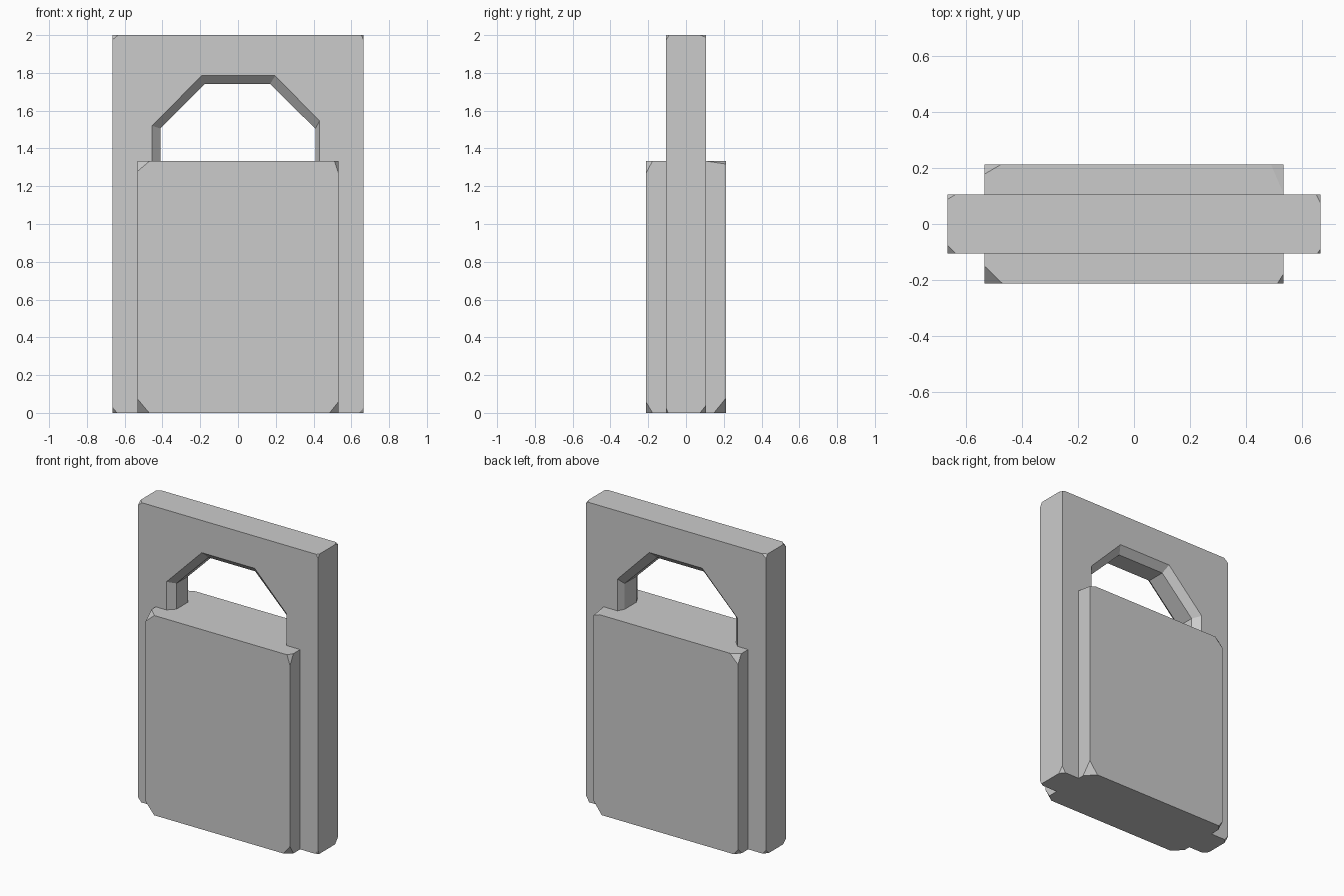
import bpy, bmesh
from math import radians

if "Cube" in bpy.data.objects:
    bpy.data.objects.remove(bpy.data.objects["Cube"])


def add_object(name, bm):
    bmesh.ops.recalc_face_normals(bm, faces=bm.faces)
    mesh = bpy.data.meshes.new(name)
    bm.to_mesh(mesh)
    bm.free()
    obj = bpy.data.objects.new(name, mesh)
    bpy.context.collection.objects.link(obj)
    return obj


def chipped_block(name, hx, hy, height, chips):
    """Box with each corner chipped off; chips maps corner signs to x, y, z cuts."""
    bm = bmesh.new()
    for (sx, sy, sz), (cx, cy, cz) in chips.items():
        x, y, z = sx * hx, sy * hy, height if sz > 0 else 0
        bm.verts.new((x - sx * cx, y, z))
        bm.verts.new((x, y - sy * cy, z))
        bm.verts.new((x, y, z - sz * cz))
    bmesh.ops.convex_hull(bm, input=bm.verts)
    bmesh.ops.dissolve_limit(bm, angle_limit=radians(0.5),
                             verts=bm.verts, edges=bm.edges)
    return add_object(name, bm)


def loft(name, sections):
    """Closed solid through (y, [(x, z), ...]) sections."""
    bm = bmesh.new()
    rings = [[bm.verts.new((x, y, z)) for x, z in pts] for y, pts in sections]
    for a, b in zip(rings, rings[1:]):
        for i in range(len(a)):
            j = (i + 1) % len(a)
            bm.faces.new((a[i], a[j], b[j], b[i]))
    bm.faces.new(rings[0])
    bm.faces.new(rings[-1])
    return add_object(name, bm)


# Lower block
chipped_block("lock_body", 0.533, 0.213, 1.333, {
    (-1, -1, 1): (0.065, 0.063, 0.055), (1, -1, 1): (0.022, 0.035, 0.068),
    (-1, 1, 1): (0.06, 0.035, 0.06), (1, 1, 1): (0.045, 0.105, 0.016),
    (-1, -1, -1): (0.063, 0.06, 0.075), (1, -1, -1): (0.048, 0.036, 0.06),
    (-1, 1, -1): (0.03, 0.04, 0.04), (1, 1, -1): (0.06, 0.065, 0.08)})

# Tall plate
shackle = chipped_block("shackle_plate", 0.665, 0.106, 2.0, {
    (-1, -1, 1): (0.03, 0.03, 0.025), (1, -1, 1): (0.012, 0.016, 0.028),
    (-1, 1, 1): (0.03, 0.018, 0.025), (1, 1, 1): (0.016, 0.03, 0.012),
    (-1, -1, -1): (0.025, 0.03, 0.03), (1, -1, -1): (0.025, 0.012, 0.027),
    (-1, 1, -1): (0.025, 0.03, 0.03), (1, 1, -1): (0.025, 0.032, 0.04)})

# Arched opening with bevelled rims on both faces
rim = [(-0.455, 1.2), (-0.455, 1.52), (-0.193, 1.785),
       (0.197, 1.785), (0.432, 1.545), (0.432, 1.2)]
throat = [(-0.411, 1.2), (-0.411, 1.505), (-0.175, 1.741),
          (0.17, 1.741), (0.409, 1.505), (0.409, 1.2)]
cutter = loft("opening_cutter", [(-0.15, rim), (-0.106, rim), (-0.062, throat),
                                 (0.062, throat), (0.106, rim), (0.15, rim)])
cutter.hide_render = True
cut = shackle.modifiers.new("opening", 'BOOLEAN')
cut.operation = 'DIFFERENCE'
cut.solver = 'EXACT'
cut.object = cutter
bpy.context.view_layer.objects.active = shackle
bpy.ops.object.modifier_apply(modifier=cut.name)
bpy.data.objects.remove(cutter)
